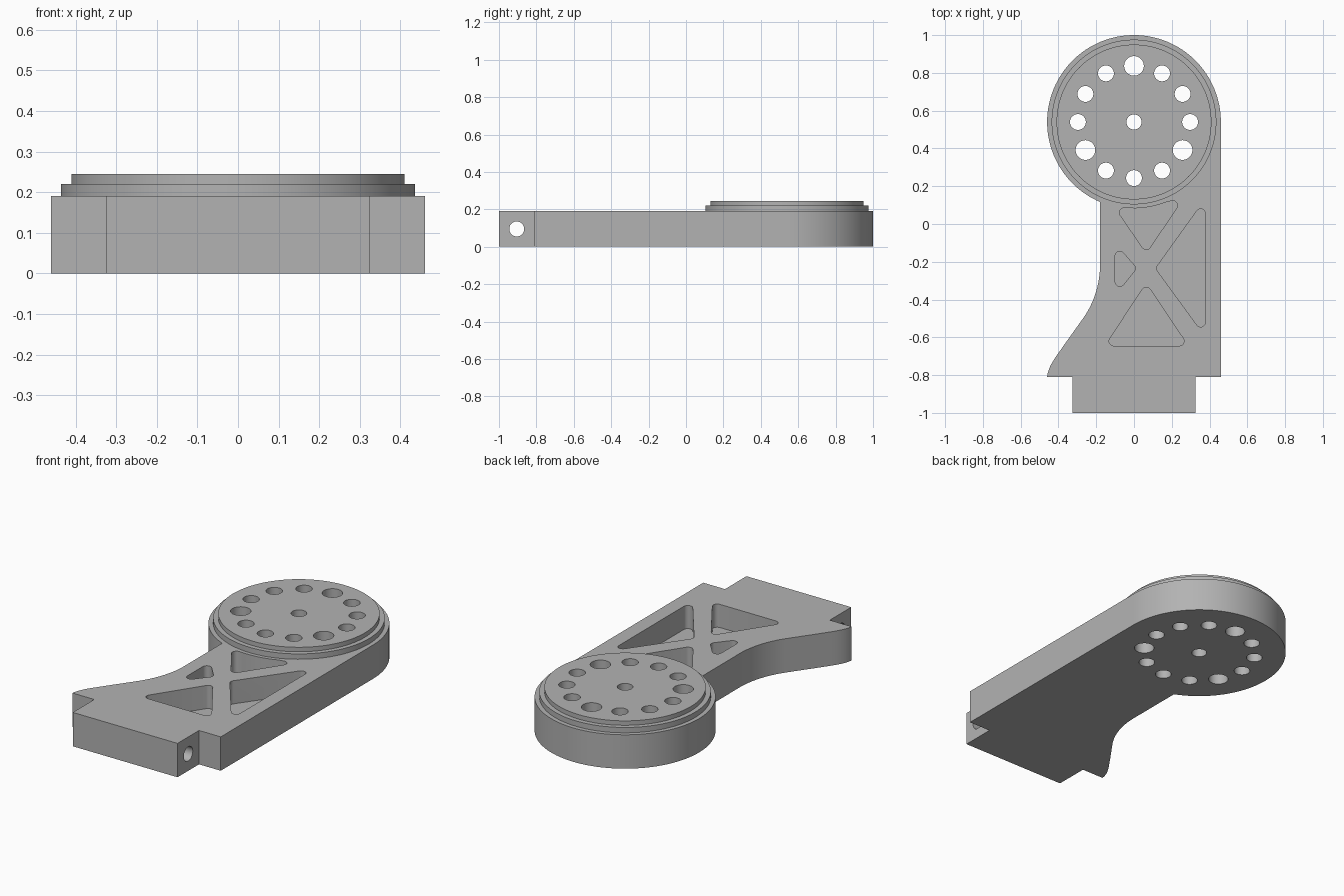
import bpy, bmesh
from math import sin, cos, pi, radians, atan2, sqrt
from mathutils import Vector, Matrix
from mathutils.geometry import interpolate_bezier

if "Cube" in bpy.data.objects:
    bpy.data.objects.remove(bpy.data.objects["Cube"])

THICK = 0.19        # plate thickness
HUB_Y = 0.54        # centre of the round end
HUB_R = 0.46
TAB_Y = -0.81       # where the narrow tab begins

grey = bpy.data.materials.new("machined_grey")
grey.use_nodes = True
grey.diffuse_color = (0.45, 0.45, 0.45, 1)
grey.node_tree.nodes["Principled BSDF"].inputs["Base Color"].default_value = (0.45, 0.45, 0.45, 1)


def arc(cx, cy, r, a0, a1, n):
    """Points along an arc, both ends included."""
    return [(cx + r * cos(a0 + (a1 - a0) * i / n),
             cy + r * sin(a0 + (a1 - a0) * i / n)) for i in range(n + 1)]


def circle(cx, cy, r, n=48):
    return arc(cx, cy, r, 0, 2 * pi, n)[:-1]


def prism(name, outline, z0, z1):
    """Extrude a flat counter-clockwise outline between two heights."""
    bm = bmesh.new()
    face = bm.faces.new([bm.verts.new((x, y, z0)) for x, y in outline])
    top = bmesh.ops.extrude_face_region(bm, geom=[face])["geom"]
    bmesh.ops.translate(bm, vec=(0, 0, z1 - z0),
                        verts=[g for g in top if isinstance(g, bmesh.types.BMVert)])
    bmesh.ops.recalc_face_normals(bm, faces=bm.faces)
    mesh = bpy.data.meshes.new(name)
    bm.to_mesh(mesh)
    bm.free()
    mesh.materials.append(grey)
    obj = bpy.data.objects.new(name, mesh)
    bpy.context.collection.objects.link(obj)
    return obj


def rounded(centres, r=0.025):
    """Rounded polygon around counter-clockwise corner centres."""
    pts, n = [], len(centres)
    for i, (x, y) in enumerate(centres):
        px, py = centres[i - 1]
        nx, ny = centres[(i + 1) % n]
        a0 = atan2(y - py, x - px) - pi / 2
        a1 = atan2(ny - y, nx - x) - pi / 2
        if a1 < a0:
            a1 += 2 * pi
        pts += arc(x, y, r, a0, a1, 8)
    return pts


def boolean(target, other, operation):
    """Apply a boolean and discard the helper."""
    other.hide_render = True
    mod = target.modifiers.new(operation.lower(), "BOOLEAN")
    mod.operation, mod.solver, mod.object = operation, "EXACT", other
    bpy.context.view_layer.objects.active = target
    bpy.ops.object.modifier_apply(modifier=mod.name)
    bpy.data.objects.remove(other)


def bezier(*points):
    a, b, c, d = (Vector(p) for p in points)
    return [(p.x, p.y) for p in interpolate_bezier(a, b, c, d, 14)]


# Plate outline: round end, narrowed waist, flared foot and tab
neck_x = -0.18
neck_angle = pi + atan2(sqrt(HUB_R ** 2 - neck_x ** 2), -neck_x)
outline = arc(0, HUB_Y, HUB_R, 0, neck_angle, 88)
outline += bezier((neck_x, -0.22), (neck_x, -0.33), (-0.22, -0.43), (-0.27, -0.50))
outline += bezier((-0.37, -0.64), (-0.41, -0.70), (-0.455, -0.75), (-HUB_R, TAB_Y))
outline += [(-0.325, TAB_Y), (-0.325, -1), (0.325, -1), (0.325, TAB_Y), (HUB_R, TAB_Y)]
arm = prism("arm_plate", outline, 0, THICK)

# Stepped disc on the round end
for name, radius, top in (("hub_step_lower", 0.436, 0.22), ("hub_step_upper", 0.41, 0.245)):
    boolean(arm, prism(name, circle(0, HUB_Y, radius, 128), THICK / 2, top), "UNION")

# Centre hole and bolt circle, every fourth hole larger
boolean(arm, prism("centre_hole", circle(0, HUB_Y, 0.04), -0.1, 0.4), "DIFFERENCE")
for i in range(12):
    a = radians(90 + 30 * i)
    r = 0.052 if i % 4 == 0 else 0.042
    hole = circle(0.297 * cos(a), HUB_Y + 0.297 * sin(a), r)
    boolean(arm, prism("bolt_hole", hole, -0.1, 0.4), "DIFFERENCE")

# Weight-saving pockets, the first one following the disc edge
hub_edge = [(x, HUB_Y - sqrt(0.457 ** 2 - x * x)) for x in (0.17, 0.13, 0.09, 0.05, 0.01, -0.03)]
pockets = [
    rounded([(-0.052, 0.06), (0.065, -0.11), (0.205, 0.098)]) + hub_edge,
    rounded([(0.145, -0.235), (0.353, -0.52), (0.353, 0.055)]),
    rounded([(0.065, -0.36), (-0.107, -0.62), (0.24, -0.62)]),
    rounded([(-0.075, -0.17), (-0.075, -0.305), (-0.018, -0.235)]),
]
for shape in pockets:
    boolean(arm, prism("pocket", shape, 0.06, 0.4), "DIFFERENCE")

# Cross hole through the tab
pin = prism("pin_hole", circle(0, 0, 0.04), -0.5, 0.5)
pin.data.transform(Matrix.Translation((0, -0.905, THICK / 2)) @ Matrix.Rotation(pi / 2, 4, "Y"))
boolean(arm, pin, "DIFFERENCE")

# Smooth round walls, crisp edges
bpy.ops.object.select_all(action="DESELECT")
arm.select_set(True)
bpy.context.view_layer.objects.active = arm
bpy.ops.object.shade_smooth_by_angle(angle=radians(30))
